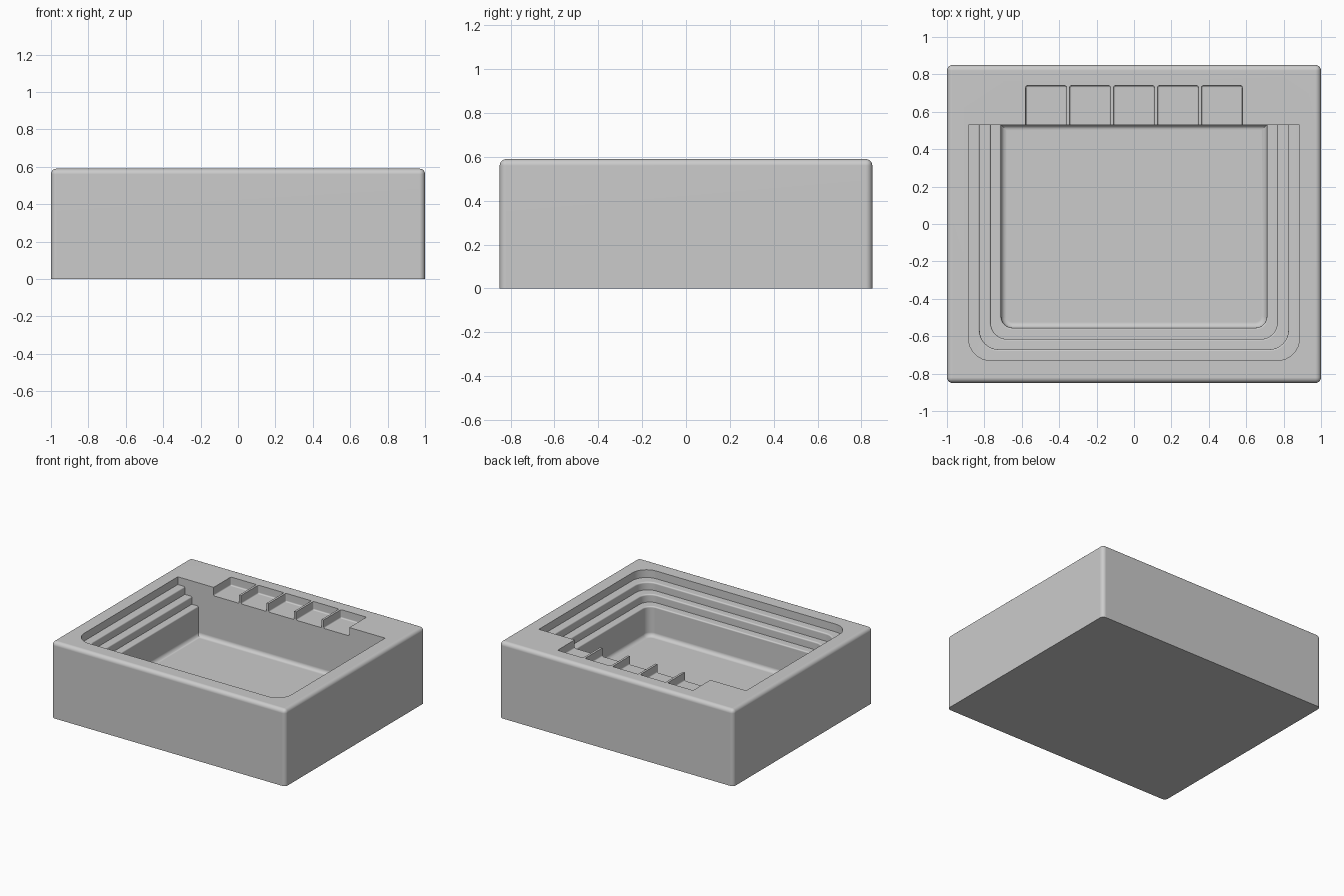
import bpy, bmesh
from math import sin, cos, pi

if "Cube" in bpy.data.objects:
    bpy.data.objects.remove(bpy.data.objects["Cube"])

TOP, BACK = 0.59, 0.53


def to_object(bm, name):
    bmesh.ops.recalc_face_normals(bm, faces=bm.faces)
    me = bpy.data.meshes.new(name)
    bm.to_mesh(me)
    bm.free()
    ob = bpy.data.objects.new(name, me)
    bpy.context.collection.objects.link(ob)
    return ob


def rounded_box(name, lo, hi, radius, segments, keep):
    """Box from lo to hi; edges whose midpoint passes keep() are rounded."""
    bm = bmesh.new()
    bmesh.ops.create_cube(bm, size=1)
    for v in bm.verts:
        v.co = [hi[i] if v.co[i] > 0 else lo[i] for i in range(3)]
    edges = [e for e in bm.edges if keep((e.verts[0].co + e.verts[1].co) / 2)]
    bmesh.ops.bevel(bm, geom=edges, offset=radius, segments=segments,
                    profile=0.5, affect='EDGES')
    return to_object(bm, name)


def ring(bm, w, front, r, z, back=BACK):
    """Plan outline with rounded front corners, from back left to back right."""
    n = 8
    pts = [(-w, back)]
    for cx, a0 in ((-w + r, pi), (w - r, 1.5 * pi)):
        for i in range(n + 1):
            a = a0 + i / n * pi / 2
            pts.append((cx + r * cos(a), front + r + r * sin(a)))
    pts.append((w, back))
    return [bm.verts.new((x, y, z)) for x, y in pts]


def basin_cutter():
    bm = bmesh.new()
    # half width, front y, corner radius, tread height above
    levels = [(0.885, -0.73, 0.12, None), (0.825, -0.67, 0.10, 0.53),
              (0.765, -0.615, 0.085, 0.47), (0.71, -0.555, 0.06, 0.41)]
    lip, fillet, floor = 0.01, 0.03, 0.18
    rings = []
    for i, (w, f, r, tread) in enumerate(levels):
        if tread is None:
            rings.append(ring(bm, w, f, r, TOP + 0.05))
        else:
            for k in range(5):                      # rounded lip of the step
                a = k / 4 * pi / 2
                d = lip * (1 - sin(a))
                rings.append(ring(bm, w + d, f - d, r + d, tread - lip + lip * cos(a)))
        if i < len(levels) - 1:
            rings.append(ring(bm, w, f, r, levels[i + 1][3]))
    closed_from = len(rings)
    for k in range(6):                              # rounded floor edge
        a = k / 5 * pi / 2
        d = fillet * (1 - cos(a))
        rings.append(ring(bm, w - d, f + d, r - d, floor + fillet - fillet * sin(a), BACK - d))
    for i, (p, q) in enumerate(zip(rings, rings[1:])):
        for j in range(len(p) - 1):
            bm.faces.new((p[j], p[j + 1], q[j + 1], q[j]))
        if i >= closed_from:
            bm.faces.new((p[-1], p[0], q[0], q[-1]))
    bm.faces.new(rings[0])
    bm.faces.new(rings[-1])
    wall = rings[:closed_from + 1]                  # flat stepped back wall
    bm.faces.new([p[0] for p in wall] + [p[-1] for p in reversed(wall)])
    return to_object(bm, "basin_cutter")


# Outer block, rounded everywhere except underneath
block = rounded_box("basin_block", (-1, -0.85, 0), (1, 0.85, TOP), 0.03, 5,
                    lambda m: m.z > 0.1)

# Stepped basin and five shallow rests along the back
cutters = [basin_cutter()]
for i in range(5):
    x = (i - 2) * 0.235
    cutters.append(rounded_box(
        "rest_cutter", (x - 0.109, 0.45, TOP - 0.065), (x + 0.109, 0.74, TOP + 0.06), 0.01, 3,
        lambda m: m.y > 0.5 and m.z < TOP + 0.05))

bpy.context.view_layer.objects.active = block
block.select_set(True)
for c in cutters:
    c.hide_render = True
    mod = block.modifiers.new("cut", 'BOOLEAN')
    mod.operation, mod.solver, mod.object = 'DIFFERENCE', 'EXACT', c
    bpy.ops.object.modifier_apply(modifier=mod.name)
    bpy.data.objects.remove(c)

bpy.ops.object.shade_smooth_by_angle(angle=0.55)
block.modifiers.new("flat_faces", 'WEIGHTED_NORMAL').keep_sharp = True
